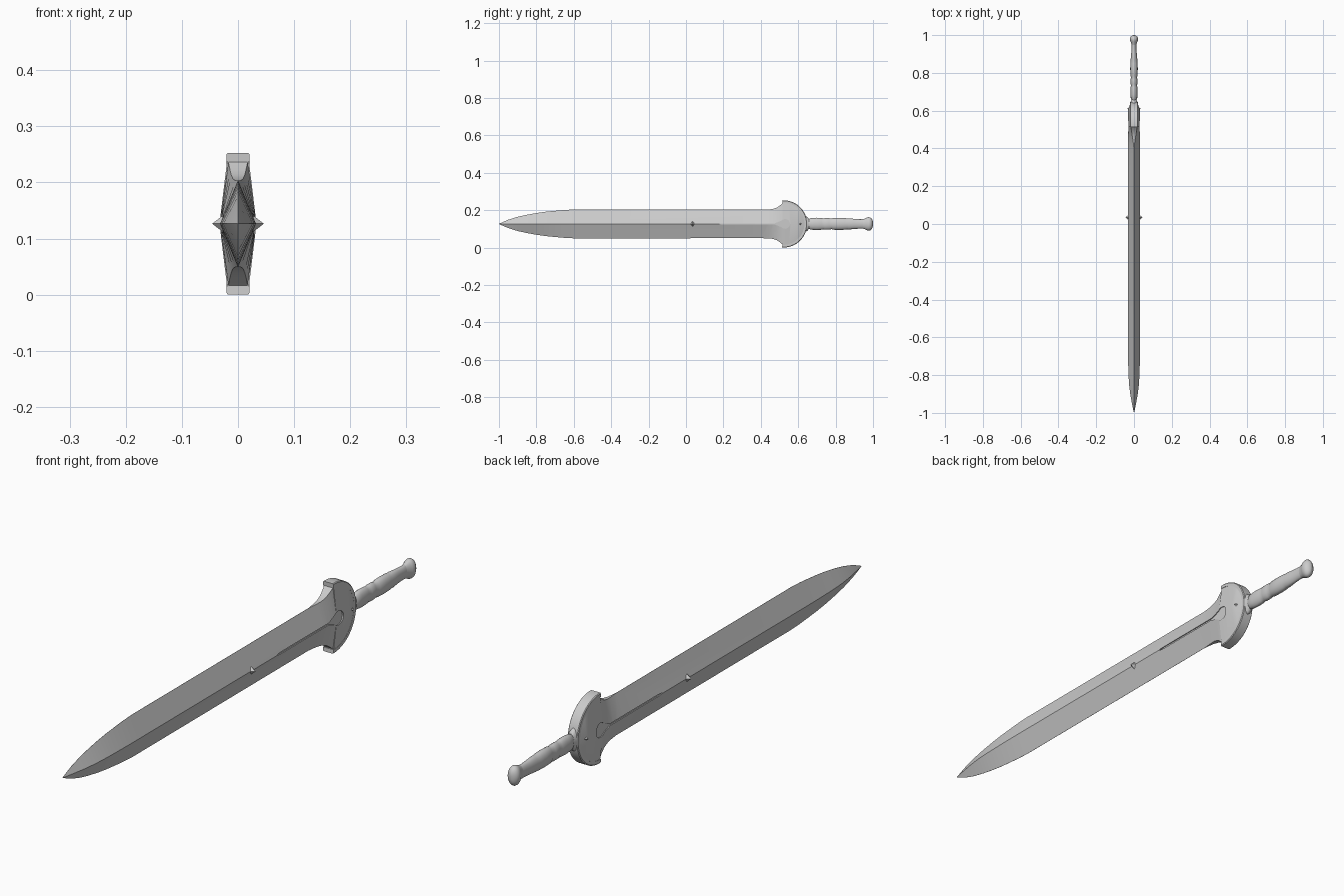
import bpy, bmesh, math

if "Cube" in bpy.data.objects:
    bpy.data.objects.remove(bpy.data.objects["Cube"])

ZC = 0.1265  # height of the sword's long axis


def make(name, verts, faces, smooth=None):
    me = bpy.data.meshes.new(name)
    me.from_pydata(verts, [], faces)
    bm = bmesh.new()
    bm.from_mesh(me)
    bmesh.ops.remove_doubles(bm, verts=bm.verts, dist=1e-6)
    bmesh.ops.recalc_face_normals(bm, faces=bm.faces)
    bm.to_mesh(me)
    bm.free()
    ob = bpy.data.objects.new(name, me)
    bpy.context.collection.objects.link(ob)
    if smooth:
        bpy.ops.object.select_all(action='DESELECT')
        ob.select_set(True)
        bpy.context.view_layer.objects.active = ob
        bpy.ops.object.shade_smooth_by_angle(angle=math.radians(smooth))
    return ob


def loft(name, rings, smooth=None):
    n = len(rings[0])
    verts = [p for r in rings for p in r]
    faces = [(i * n + k, i * n + (k + 1) % n, (i + 1) * n + (k + 1) % n, (i + 1) * n + k)
             for i in range(len(rings) - 1) for k in range(n)]
    faces += [tuple(range(n)), tuple(range(len(verts) - n, len(verts)))]
    return make(name, verts, faces, smooth)


def hexagon(y, h, t, e):
    # ridge half-thickness t, edge half-thickness e, half-height h
    return [(x, y, ZC + z) for x, z in
            ((t, 0), (e, h), (-e, h), (-t, 0), (-e, -h), (e, -h))]


# blade: diamond section with curved tip, flaring into the guard
E = 0.0003
blade = loft("blade", [hexagon(*s) for s in (
    (-1, .0005, .0005, E), (-.975, .012, .006, E), (-.95, .0225, .011, E), (-.9, .038, .020, E),
    (-.85, .049, .026, E), (-.8, .058, .029, E), (-.75, .065, .0305, E), (-.7, .070, .0315, E),
    (-.65, .0745, .032, E), (-.6, .077, .032, E), (.40, .0765, .032, E), (.44, .077, .032, .005),
    (.465, .080, .032, .009), (.485, .087, .032, .012), (.50, .097, .032, .0145),
    (.515, .109, .0325, .017), (.53, .114, .033, .018))], 15)

# guard: half disc, ridged on both faces
rings = []
for i in range(17):
    a = math.radians(90 - 5.3 * i)
    y = .517 + .122 * math.cos(a)
    t = .033 if y < .6 else .033 - .014 * (y - .6) / .039
    rings.append(hexagon(y, .120 * math.sin(a), t, .0185))
guard = loft("guard", rings, 20)

# rim: crescent band around the guard
rings = []
for i in range(33):
    a = math.radians(-93 + 186 * i / 32)
    rings.append([(x, .521 + r * math.cos(a), ZC + r * math.sin(a)) for x, r in
                  ((.0205, .112), (.0205, .1235), (.018, .1265),
                   (-.018, .1265), (-.0205, .1235), (-.0205, .112))])
loft("guard_rim", rings, 25)

# keyhole fuller cut into both faces
half = [(.18, .0015), (.20, .0035), (.475, .0035), (.492, .010)]
half += [(.53 - .026 * math.cos(math.radians(a)), .026 * math.sin(math.radians(a)))
         for a in range(45, 180, 15)]
outline = half + [(.556, 0)] + [(y, -z) for y, z in reversed(half)]
for s in (1, -1):
    cutter = loft("fuller_cutter", [[(s * x, y, ZC + z) for y, z in outline] for x in (.027, .06)])
    cutter.hide_render = True
    cutter.hide_set(True)
    for ob in (blade, guard):
        m = ob.modifiers.new("fuller", 'BOOLEAN')
        m.operation = 'DIFFERENCE'
        m.solver = 'EXACT'
        m.object = cutter

# studs on blade and guard
for name, y, r, x0, x1 in (("blade_stud", .035, .014, .028, .046),
                           ("guard_stud", .61, .009, .025, .036)):
    for s in (1, -1):
        base = [(s * x0, y + r, ZC), (s * x0, y, ZC + r), (s * x0, y - r, ZC), (s * x0, y, ZC - r)]
        make(name, base + [(s * x1, y, ZC)],
             [(0, 1, 4), (1, 2, 4), (2, 3, 4), (3, 0, 4), (0, 1, 2, 3)])


def oval_turned(name, prof, n=24):
    # y, half-width x, half-height z
    loft(name, [[(rx * math.cos(2 * math.pi * k / n), y, ZC + rz * math.sin(2 * math.pi * k / n))
                 for k in range(n)] for y, rx, rz in prof], 40)


# collar, grip and pommel
oval_turned("collar", ((.625, .016, .040), (.640, .018, .042), (.648, .018, .038),
                       (.656, .014, .027), (.664, .014, .026)))
oval_turned("grip", ((.655, .013, .024), (.664, .017, .030), (.685, .018, .032), (.70, .018, .033),
                     (.725, .018, .031), (.735, .016, .029), (.742, .018, .031), (.765, .018, .031),
                     (.778, .016, .028), (.786, .019, .031), (.82, .020, .032), (.85, .0195, .031),
                     (.863, .018, .029), (.869, .018, .030), (.90, .015, .027), (.93, .013, .025),
                     (.955, .013, .026)))
oval_turned("pommel", ((.945, .013, .025), (.958, .015, .029), (.968, .020, .034), (.976, .022, .036),
                       (.984, .0215, .035), (.991, .018, .030), (.997, .011, .021), (1.0, .003, .008)))
